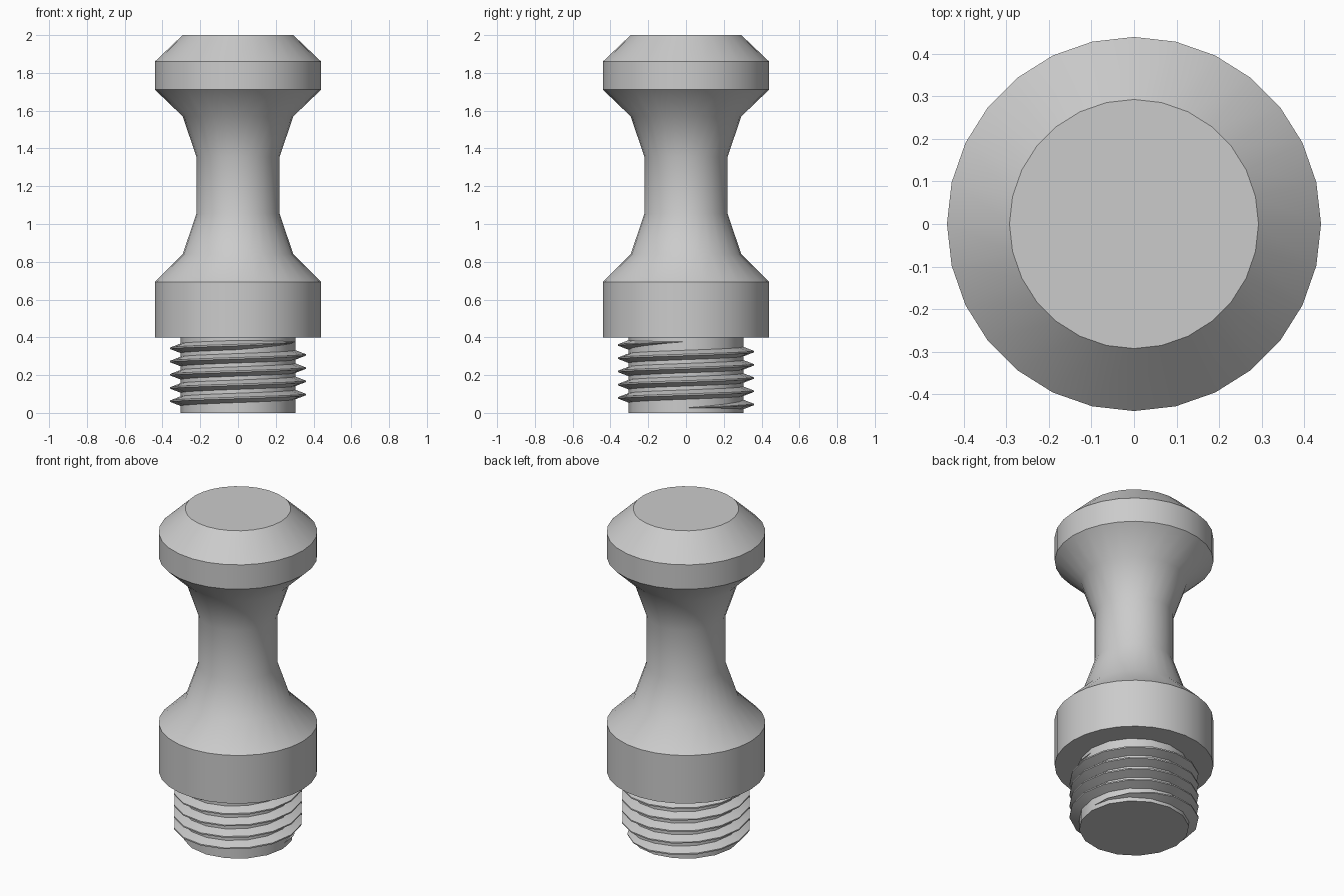
import bpy
import bmesh
from math import cos, sin, pi, radians

cube = bpy.data.objects.get("Cube")
if cube:
    bpy.data.objects.remove(cube, do_unlink=True)

# One plain grey for everything
grey = bpy.data.materials.new("plain grey")
grey.use_nodes = True
colour = (0.6, 0.6, 0.6, 1)
grey.diffuse_color = colour
grey.node_tree.nodes["Principled BSDF"].inputs["Base Color"].default_value = colour


def sweep(name, sections, closed):
    """Skin a list of cross-sections; closed sweeps wrap round the axis."""
    bm = bmesh.new()
    rings = [[bm.verts.new(p) for p in section] for section in sections]
    count = len(rings[0])
    for a, b in zip(rings, rings[1:]):
        for i in range(count):
            j = (i + 1) % count
            bm.faces.new((a[i], a[j], b[j], b[i]))
    # Cap both ends
    bm.faces.new(rings[0])
    bm.faces.new(rings[-1])
    bmesh.ops.recalc_face_normals(bm, faces=bm.faces)
    mesh = bpy.data.meshes.new(name)
    bm.to_mesh(mesh)
    bm.free()
    mesh.materials.append(grey)
    obj = bpy.data.objects.new(name, mesh)
    bpy.context.collection.objects.link(obj)
    bpy.ops.object.select_all(action="DESELECT")
    obj.select_set(True)
    bpy.context.view_layer.objects.active = obj
    bpy.ops.object.shade_smooth_by_angle(angle=radians(30))
    return obj


def lathe(name, profile, sides):
    """Stack rings of (radius, height) around the z axis."""
    angles = [2 * pi * i / sides for i in range(sides)]
    return sweep(name, [[(r * cos(a), r * sin(a), z) for a in angles]
                        for r, z in profile], True)


# Turned handle: collar, flared waist and chamfered head
RIM, SHOULDER, NECK = 0.44, 0.293, 0.22
lathe("handle", [
    (RIM, 0.4), (RIM, 0.694), (SHOULDER, 0.84), (NECK, 1.055),
    (NECK, 1.355), (SHOULDER, 1.57), (RIM, 1.711), (RIM, 1.86),
    (SHOULDER, 2.0)], 28)

# Threaded shank core
SIDES, CORE = 16, 0.305
lathe("shank", [(CORE, 0), (CORE, 0.41)], SIDES)

# Right-handed screw thread, tapering over a quarter turn at each end
TURNS, PITCH, START, DEPTH = 5, 0.07, 0.027, 0.057
ROOT = CORE - 0.003
steps = TURNS * SIDES
sections = []
for s in range(steps + 1):
    taper = max(0.03, min(1, 4 * s / SIDES, 4 * (steps - s) / SIDES))
    angle = 2 * pi * s / SIDES
    mid = START + PITCH * s / SIDES
    tip = ROOT + DEPTH * taper
    base, crest = 0.026 * taper, 0.004 * taper
    outline = [(ROOT, -base), (tip, -crest), (tip, crest), (ROOT, base)]
    sections.append([(r * cos(angle), r * sin(angle), mid + z)
                     for r, z in outline])
sweep("screw_thread", sections, False)
